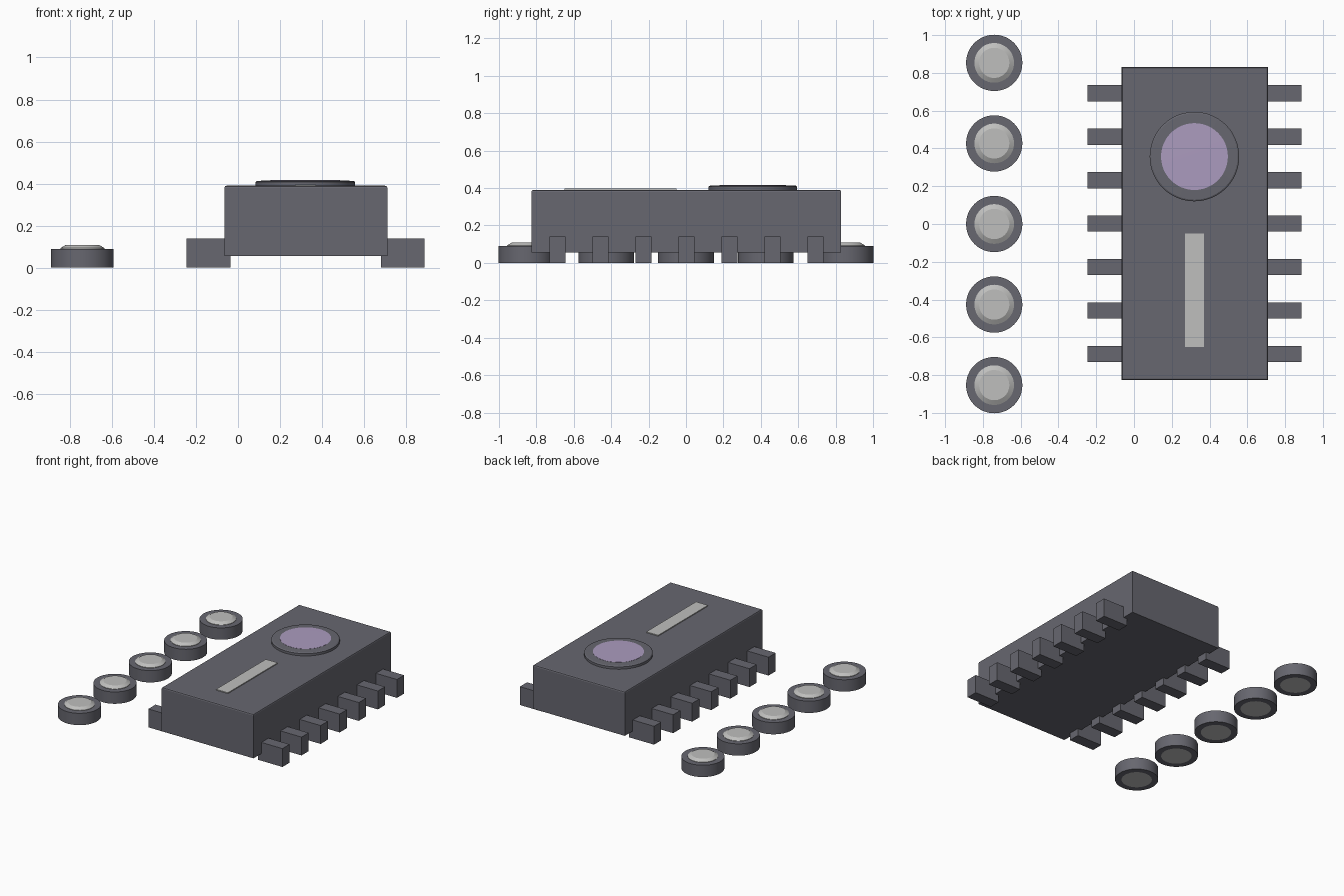
import bpy, bmesh, math

cube = bpy.data.objects.get("Cube")
if cube:
    bpy.data.objects.remove(cube, do_unlink=True)


def material(name, rgb):
    m = bpy.data.materials.new(name)
    m.use_nodes = True
    m.diffuse_color = (*rgb, 1)
    m.node_tree.nodes["Principled BSDF"].inputs["Base Color"].default_value = (*rgb, 1)
    return m


slate = material("slate grey", (0.135, 0.135, 0.16))
silver = material("light grey", (0.52, 0.52, 0.51))
lilac = material("lilac", (0.41, 0.33, 0.52))


def add_object(name, bm, mat, loc, smooth=False):
    bmesh.ops.recalc_face_normals(bm, faces=bm.faces)
    me = bpy.data.meshes.new(name)
    bm.to_mesh(me)
    bm.free()
    me.materials.append(mat)
    ob = bpy.data.objects.new(name, me)
    ob.location = loc
    bpy.context.collection.objects.link(ob)
    if smooth:
        bpy.ops.object.select_all(action='DESELECT')
        ob.select_set(True)
        bpy.context.view_layer.objects.active = ob
        bpy.ops.object.shade_smooth_by_angle(angle=math.radians(25))
    return ob


def box(name, x, y, z, mat, top_bevel=0):
    """Box from (min, max) ranges, optionally rounding the top rim."""
    bm = bmesh.new()
    bmesh.ops.create_cube(bm, size=1)
    bmesh.ops.scale(bm, vec=[b - a for a, b in (x, y, z)], verts=bm.verts)
    if top_bevel:
        rim = [e for e in bm.edges if all(v.co.z > 0 for v in e.verts)]
        bmesh.ops.bevel(bm, geom=rim, offset=top_bevel, segments=2,
                        profile=0.5, affect='EDGES')
    return add_object(name, bm, mat, [(a + b) / 2 for a, b in (x, y, z)])


def lathe(name, profile, mat, loc, closed=False, steps=48):
    """Spin an (r, z) profile about z."""
    bm = bmesh.new()
    verts = [bm.verts.new((r, 0, z)) for r, z in profile]
    pairs = list(zip(verts, verts[1:]))
    if closed:
        pairs.append((verts[-1], verts[0]))
    edges = [bm.edges.new(p) for p in pairs]
    bmesh.ops.spin(bm, geom=verts + edges, axis=(0, 0, 1), cent=(0, 0, 0),
                   angle=math.tau, steps=steps)
    bmesh.ops.remove_doubles(bm, verts=bm.verts, dist=1e-5)
    return add_object(name, bm, mat, loc, smooth=True)


# Main housing
box("housing", (-0.065, 0.71), (-0.827, 0.83), (0.055, 0.39), slate, 0.01)

# Feet along both long sides
for side, x in (("right", (-0.245, -0.035)), ("left", (0.68, 0.887))):
    for i in range(7):
        y = 0.002 + 0.23 * (i - 3)
        box(f"{side}_foot_{i + 1}", x, (y - 0.043, y + 0.043), (0, 0.14), slate)

# Light strip and round lens on the top
box("top_strip", (0.27, 0.37), (-0.65, -0.05), (0.385, 0.397), silver)
lens_at = (0.32, 0.357, 0)
lathe("lens_rim", [(0.177, 0.385), (0.237, 0.385), (0.237, 0.408),
                   (0.229, 0.413), (0.177, 0.415)], slate, lens_at, closed=True)
lathe("lens", [(0, 0.386), (0.177, 0.386), (0.177, 0.416), (0, 0.417)],
      lilac, lens_at)

# Row of separate round buttons
for i in range(5):
    at = (-0.74, 0.4265 * (i - 2), 0)
    lathe(f"button_ring_{i + 1}", [(0.105, 0), (0.149, 0), (0.149, 0.09), (0.105, 0.09)],
          slate, at, closed=True)
    lathe(f"button_cap_{i + 1}", [(0, 0), (0.105, 0), (0.105, 0.093),
                                  (0.08, 0.108), (0, 0.108)], silver, at)
